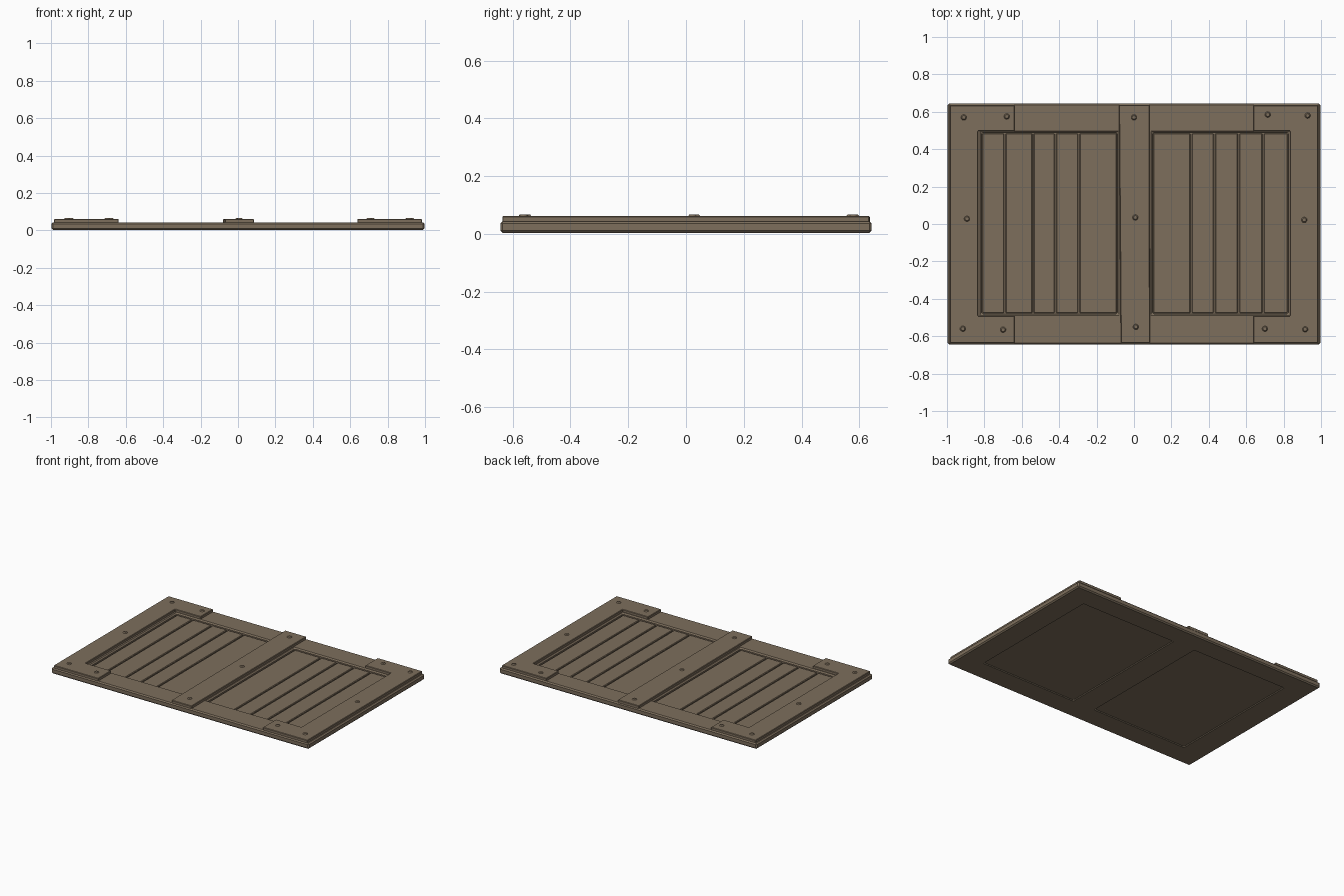
import bpy, bmesh

if "Cube" in bpy.data.objects:
    bpy.data.objects.remove(bpy.data.objects["Cube"])

wood = bpy.data.materials.new("weathered_brown_wood")
wood.diffuse_color = (0.205, 0.157, 0.107, 1)
wood.use_nodes = True
wood.node_tree.nodes["Principled BSDF"].inputs["Base Color"].default_value = wood.diffuse_color


def finish(name, bm, bevel=0.0):
    bmesh.ops.recalc_face_normals(bm, faces=bm.faces)
    me = bpy.data.meshes.new(name)
    bm.to_mesh(me)
    bm.free()
    me.materials.append(wood)
    ob = bpy.data.objects.new(name, me)
    bpy.context.collection.objects.link(ob)
    if bevel:
        m = ob.modifiers.new("worn_edges", 'BEVEL')
        m.width = bevel
        m.segments = 1
        m.limit_method = 'ANGLE'
    return ob


def raise_faces(bm, height):
    geom = bmesh.ops.extrude_face_region(bm, geom=list(bm.faces))["geom"]
    verts = [v for v in geom if isinstance(v, bmesh.types.BMVert)]
    bmesh.ops.translate(bm, verts=verts, vec=(0, 0, height))


def slab(name, outline, z0, z1, bevel=0.0):
    """Flat outline raised from z0 to z1."""
    bm = bmesh.new()
    bm.faces.new([bm.verts.new((x, y, z0)) for x, y in outline])
    raise_faces(bm, z1 - z0)
    return finish(name, bm, bevel)


def rect(x0, x1, y0, y1):
    return [(x0, y0), (x1, y0), (x1, y1), (x0, y1)]


# Main frame with two openings
xs = [-0.997, -0.815, -0.088, 0.098, 0.825, 0.997]
ys = [-0.643, -0.48, 0.488, 0.643]
bm = bmesh.new()
grid = [[bm.verts.new((x, y, 0.003)) for y in ys] for x in xs]
for i in range(5):
    for j in range(3):
        if j == 1 and i in (1, 3):
            continue
        bm.faces.new([grid[i][j], grid[i + 1][j], grid[i + 1][j + 1], grid[i][j + 1]])
raise_faces(bm, 0.040)
finish("frame", bm, 0.008)

# Recessed panels: backing board plus separate planks
panels = {
    "left": [-0.815, -0.69, -0.54, -0.42, -0.295, -0.088],
    "right": [0.098, 0.305, 0.43, 0.56, 0.69, 0.825],
}
for side, cuts in panels.items():
    slab(side + "_backing", rect(cuts[0] - 0.01, cuts[-1] + 0.01, -0.49, 0.498), 0.008, 0.021)
    for k in range(len(cuts) - 1):
        slab(f"{side}_plank_{k + 1}",
             rect(cuts[k] + 0.004, cuts[k + 1] - 0.004, -0.476, 0.484), 0.018, 0.031, 0.004)

# Raised C-shaped end plates and centre strap
for side, s in (("left", -1), ("right", 1)):
    c_shape = [(0.983, -0.636), (0.983, 0.635), (0.638, 0.635), (0.638, 0.497),
               (0.835, 0.497), (0.835, -0.492), (0.638, -0.492), (0.638, -0.636)]
    slab(side + "_end_plate", [(s * x, y) for x, y in c_shape], 0.035, 0.061, 0.003)
slab("centre_strap", [(-0.07, -0.636), (0.085, -0.636), (0.083, 0.637), (-0.08, 0.637)],
     0.035, 0.061, 0.003)

# Domed nail heads
nails = [(-0.91, 0.57), (-0.68, 0.575), (-0.893, 0.028), (-0.915, -0.56), (-0.70, -0.565),
         (0.0, 0.57), (0.007, 0.035), (0.01, -0.55),
         (0.715, 0.585), (0.928, 0.58), (0.91, 0.022), (0.70, -0.56), (0.915, -0.563)]
for n, (x, y) in enumerate(nails):
    bm = bmesh.new()
    bmesh.ops.create_cone(bm, cap_ends=True, segments=10, radius1=0.018, radius2=0.010, depth=0.009)
    bmesh.ops.translate(bm, verts=bm.verts, vec=(x, y, 0.0625))
    finish(f"nail_head_{n + 1}", bm)
